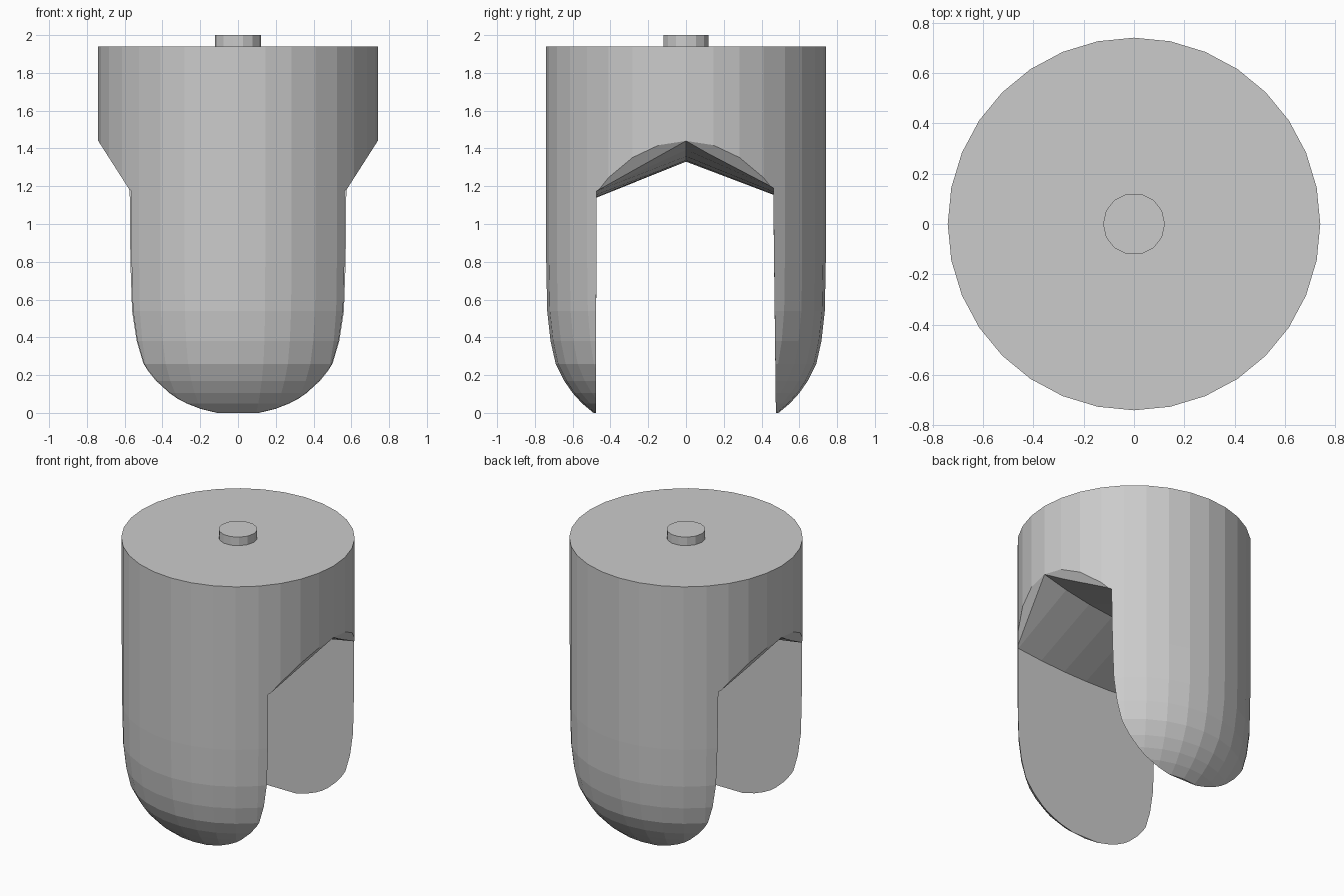
import bpy, bmesh, math

if "Cube" in bpy.data.objects:
    bpy.data.objects.remove(bpy.data.objects["Cube"])


def make_object(name, bm):
    bmesh.ops.recalc_face_normals(bm, faces=bm.faces)
    mesh = bpy.data.meshes.new(name)
    bm.to_mesh(mesh)
    bm.free()
    obj = bpy.data.objects.new(name, mesh)
    bpy.context.collection.objects.link(obj)
    return obj


def loft(name, sections):
    """Closed solid through a list of equally long point loops."""
    bm = bmesh.new()
    loops = [[bm.verts.new(p) for p in s] for s in sections]
    n = len(loops[0])
    for a, b in zip(loops, loops[1:]):
        for i in range(n):
            j = (i + 1) % n
            bm.faces.new((a[i], a[j], b[j], b[i]))
    bm.faces.new(loops[0])
    bm.faces.new(loops[-1])
    return make_object(name, bm)


def ring(r, z, n):
    return [(r * math.cos(2 * math.pi * i / n), r * math.sin(2 * math.pi * i / n), z)
            for i in range(n)]


def cut(target, cutter):
    mod = target.modifiers.new("cut", 'BOOLEAN')
    mod.operation = 'DIFFERENCE'
    mod.solver = 'EXACT'
    mod.object = cutter
    bpy.context.view_layer.objects.active = target
    bpy.ops.object.modifier_apply(modifier=mod.name)
    bpy.data.objects.remove(cutter)


# Main body: drum with a rounded lower end
profile = [(0.49, 0), (0.55, 0.05), (0.60, 0.105), (0.645, 0.17), (0.69, 0.26),
           (0.717, 0.38), (0.735, 0.54), (0.74, 0.8), (0.74, 1.94)]
body = loft("forked_body", [ring(r, z, 32) for r, z in profile])

# Slot between the two prongs, with a gabled ceiling that sags in the middle
sections = []
for x in (-0.9, -0.74, -0.56, -0.37, -0.18, 0, 0.18, 0.37, 0.56, 0.74, 0.9):
    t = min(abs(x), 0.74) / 0.74
    ridge = 1.33 + 0.11 * t * t
    eave = 1.14 + 0.06 * t * t
    sections.append([(x, -0.478, -0.1), (x, 0.477, -0.1), (x, 0.462, eave + 0.015),
                     (x, 0, ridge), (x, -0.473, eave)])
cut(body, loft("slot_cutter", sections))

# Sloped chamfer above each slot opening
for side in (-1, 1):
    outline = [(0.5, 1.0), (1.0, 1.0), (1.0, 1.846), (0.5, 1.065)]
    cut(body, loft("chamfer_cutter", [[(side * x, y, z) for x, z in outline]
                                      for y in (-0.465, 0.46)]))

# Small peg on the top
loft("top_peg", [ring(0.123, z, 14) for z in (1.93, 2.0)])
